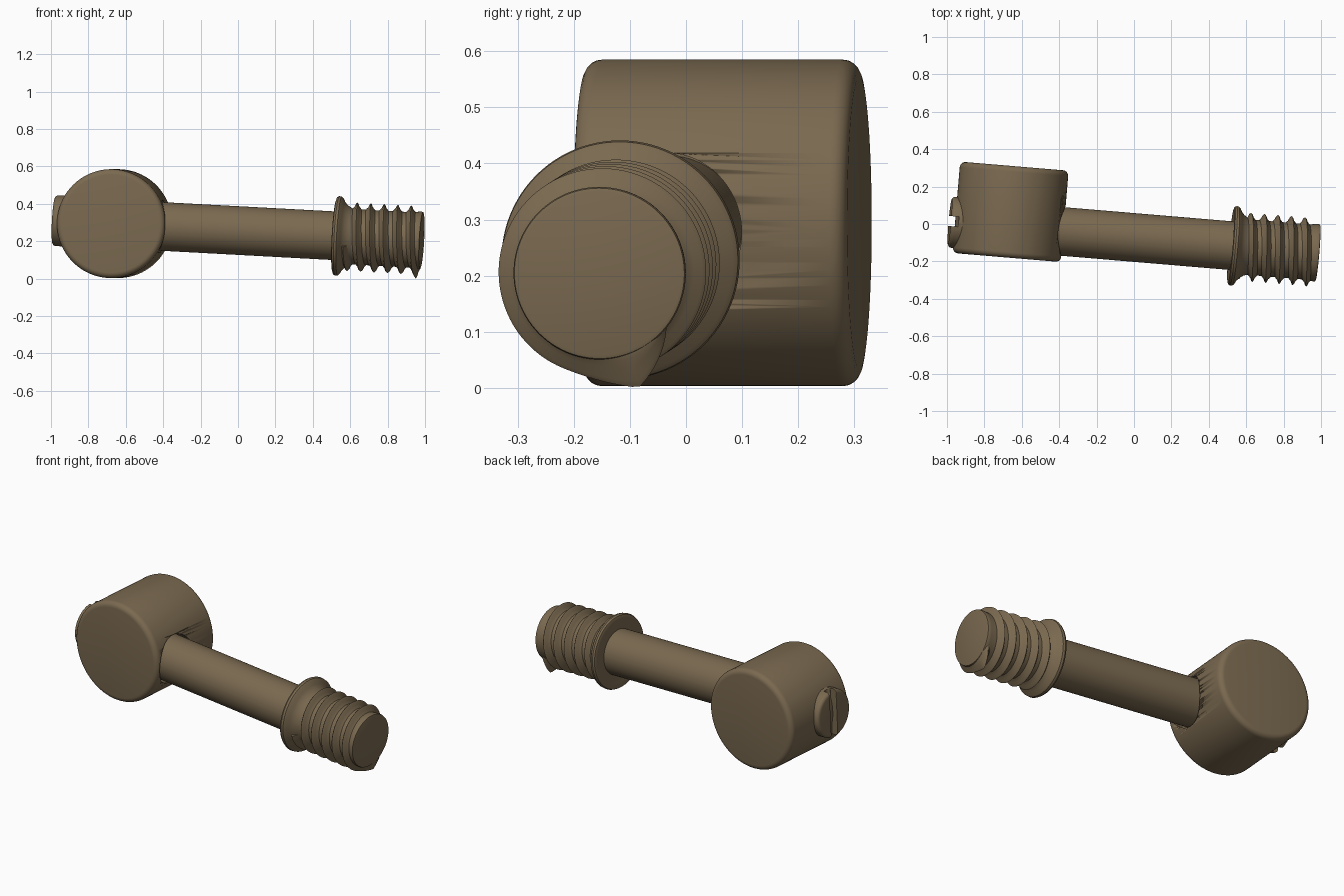
import bpy, bmesh, math
from mathutils import Vector, Matrix

if "Cube" in bpy.data.objects:
    bpy.data.objects.remove(bpy.data.objects["Cube"])

# Slightly tilted frame: local X runs along the bolt, local Y along the barrel
ax = Vector((1, -0.084, -0.054)).normalized()
ay = Vector((0.084, 1, 0)).normalized()
az = ax.cross(ay).normalized()
BOLT = Matrix((ax, ay, az)).transposed().to_4x4()
BOLT.translation = (0, -0.072, 0.257)
bx = Vector((0, 0, 1)).cross(ay)
BARREL = Matrix((ay, Vector((0, 0, 1)), ay.cross(Vector((0, 0, 1))))).transposed().to_4x4()
BARREL.translation = (-0.66, 0.065, 0.294)

bronze = bpy.data.materials.new("dull bronze")
bronze.diffuse_color = (0.195, 0.142, 0.08, 1)
bronze.use_nodes = True
bronze.node_tree.nodes["Principled BSDF"].inputs["Base Color"].default_value = bronze.diffuse_color


def make(name, verts, faces, matrix, angle=35):
    me = bpy.data.meshes.new(name)
    me.from_pydata(verts, [], faces)
    me.materials.append(bronze)
    ob = bpy.data.objects.new(name, me)
    bpy.context.collection.objects.link(ob)
    bm = bmesh.new()
    bm.from_mesh(me)
    bmesh.ops.recalc_face_normals(bm, faces=bm.faces)
    bm.to_mesh(me)
    bm.free()
    ob.matrix_world = matrix
    for o in bpy.context.selected_objects:
        o.select_set(False)
    ob.select_set(True)
    bpy.context.view_layer.objects.active = ob
    bpy.ops.object.shade_smooth_by_angle(angle=math.radians(angle))
    return ob


def lathe(name, profile, matrix, n=96):
    """Turn (position, radius) pairs around local X and cap both ends."""
    verts = [(s, r * math.cos(2 * math.pi * i / n), r * math.sin(2 * math.pi * i / n))
             for s, r in profile for i in range(n)]
    faces = [(k * n + i, k * n + (i + 1) % n, (k + 1) * n + (i + 1) % n, (k + 1) * n + i)
             for k in range(len(profile) - 1) for i in range(n)]
    last = (len(profile) - 1) * n
    faces += [tuple(range(n))[::-1], tuple(range(last, last + n))]
    return make(name, verts, faces, matrix)


def rounded(s0, s1, r, b, steps=5):
    """Cylinder profile with both rims rounded by b."""
    arc = [math.pi / 2 * i / steps for i in range(steps + 1)]
    left = [(s0 + b - b * math.sin(t), r - b + b * math.cos(t)) for t in reversed(arc)]
    right = [(s1 - b + b * math.sin(t), r - b + b * math.cos(t)) for t in arc]
    return left + right


def cut(ob, cutter):
    mod = ob.modifiers.new("cut", 'BOOLEAN')
    mod.operation = 'DIFFERENCE'
    mod.solver = 'EXACT'
    mod.object = cutter
    bpy.context.view_layer.objects.active = ob
    bpy.ops.object.modifier_apply(modifier=mod.name)
    bpy.data.objects.remove(cutter)


# Cross barrel with a bore for the shaft
barrel = lathe("cross_barrel", rounded(-0.245, 0.245, 0.291, 0.03), BARREL, 128)
cut(barrel, lathe("bore_cutter", [(-0.5, 0.14), (0, 0.14)], BOLT))

# Slotted screw head on the far side
head = lathe("slotted_head", rounded(-0.99, -0.82, 0.137, 0.02), BOLT)
corners = [(x, y, z) for x in (-1.1, -0.95) for y in (-0.022, 0.032) for z in (-0.3, 0.3)]
box = [(0, 1, 3, 2), (4, 6, 7, 5), (0, 4, 5, 1), (2, 3, 7, 6), (0, 2, 6, 4), (1, 5, 7, 3)]
cut(head, make("slot_cutter", corners, box, BOLT))

# Shaft, flared collar and threaded core
lathe("shaft", [(-0.55, 0.13), (0.56, 0.13)], BOLT)
lathe("collar", [(0.524, 0.12), (0.522, 0.18), (0.52, 0.196), (0.524, 0.208), (0.534, 0.213),
                 (0.547, 0.211), (0.555, 0.203), (0.566, 0.183), (0.58, 0.168),
                 (0.6, 0.155), (0.62, 0.148)], BOLT)
lathe("thread_core", [(0.57, 0.148), (0.93, 0.148), (0.965, 0.153), (0.98, 0.154),
                      (0.986, 0.152), (0.988, 0.146)], BOLT)

# Helical thread, flicking outward at its end
section = [(-0.03, 0.0), (-0.021, 0.27), (-0.012, 0.5), (-0.006, 0.85), (0, 1.0),
           (0.006, 0.85), (0.012, 0.5), (0.021, 0.27), (0.03, 0.0)]
pitch, steps, m = 0.0725, 520, len(section)
a0, a1, flick = math.pi * (1 - 2 * 5.2), math.pi + 0.98, math.pi + 0.32
verts, faces = [], []
for j in range(steps + 1):
    a = a0 + (a1 - a0) * j / steps
    h = 0.042
    if a > flick:
        h = 0.074 * (a1 - a) / (a1 - flick)
    elif a > flick - 0.7:
        h += 0.032 * ((a - flick + 0.7) / 0.7) ** 2
    for ds, k in section:
        r = 0.142 + h * k
        s = 0.958 + (a - math.pi) * pitch / (2 * math.pi) + ds
        verts.append((min(s, 0.985), -r * math.sin(a), r * math.cos(a)))
    if j:
        p, q = (j - 1) * m, j * m
        faces += [(p + i, p + (i + 1) % m, q + (i + 1) % m, q + i) for i in range(m)]
faces += [tuple(range(m)), tuple(range(steps * m, steps * m + m))]
make("thread", verts, faces, BOLT, 50)
